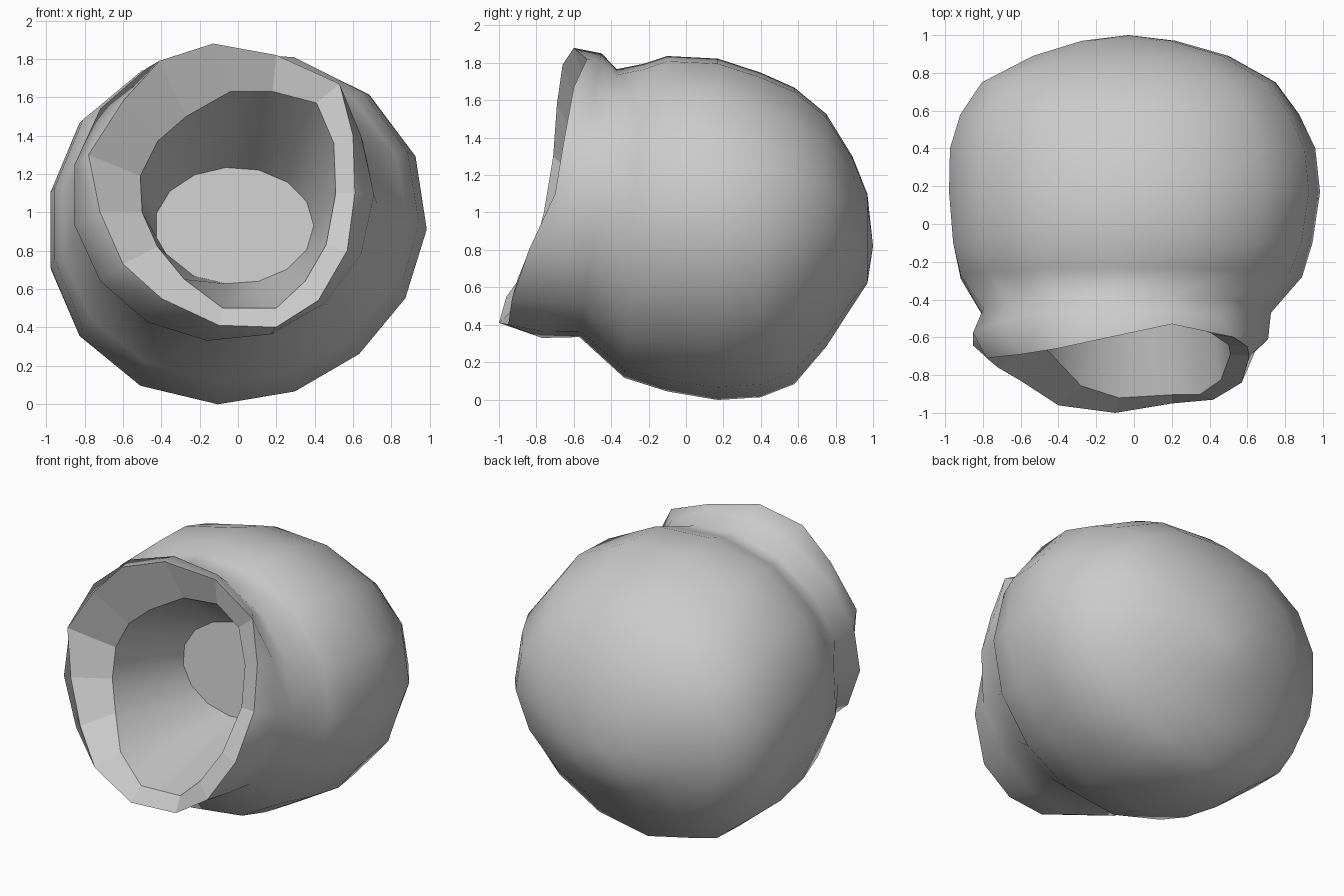
import bpy, bmesh
from math import sin, cos, radians

if "Cube" in bpy.data.objects:
    bpy.data.objects.remove(bpy.data.objects["Cube"])

SIDES = 15
bm = bmesh.new()


def oval(y, tilt, cx, cz, rx, rz, swell=0, dent=0):
    """Oval ring across the y axis; tilt pushes its top back and bottom forward.
    swell fills out the diagonals, dent flattens the lower right one."""
    pts = []
    for k in range(SIDES):
        a = radians(96 - 24 * k)
        c, s = cos(a), sin(a)
        m = -dent if c > 0 and s < 0 else swell
        f = 1 + m * abs(sin(2 * a))
        pts.append((cx + rx * f * c, y + tilt * s, cz + rz * f * s))
    return pts


def add_ring(pts):
    return [bm.verts.new(p) for p in pts]


def bridge(a, b, smooth):
    for i in range(SIDES):
        j = (i + 1) % SIDES
        f = bm.faces.new((a[i], a[j], b[j], b[i]))
        f.smooth = smooth


# Irregular slanted mouth: outer edge, then inner edge
lip_outer = [(-.13, -.6, 1.88), (.2, -.53, 1.82), (.53, -.6, 1.67),
             (.6, -.65, 1.4), (.61, -.70, 1.1), (.57, -.84, .8),
             (.42, -.93, .54), (.2, -.95, .4), (-.1, -1.0, .41),
             (-.4, -.96, .55), (-.6, -.83, .73), (-.72, -.76, 1.0),
             (-.78, -.71, 1.3), (-.6, -.69, 1.58), (-.41, -.66, 1.79)]
lip_inner_xz = [(-.04, 1.63), (.18, 1.63), (.41, 1.57), (.5, 1.36), (.51, 1.1),
                (.46, .83), (.35, .64), (.2, .5), (-.08, .5), (-.28, .65),
                (-.42, .82), (-.5, 1.0), (-.51, 1.19), (-.42, 1.37), (-.27, 1.5)]
# The inner edge sits deeper on the left than on the right
lip_inner = [(x, o[1] + .07 - .12 * x, z)
             for (x, z), o in zip(lip_inner_xz, lip_outer)]

# Outside of the pot, from the flared collar to the rounded back
body = [(-.61, .16, -.08, 1.09, .79, .765),
        (-.47, .10, -.045, 1.05, .77, .72),
        (-.28, .05, -.02, .955, .91, .84, .02, .01),
        (-.10, 0, -.01, .94, .955, .895, .035, .03),
        (.17, 0, 0, .91, .985, .91, .04, .04),
        (.40, 0, -.01, .88, .97, .865, .04, .05),
        (.58, 0, -.025, .875, .90, .79, .04, .06),
        (.75, 0, -.03, .905, .78, .62, .04, .06),
        (.89, 0, -.02, .90, .52, .40, .03, .06),
        (.97, 0, -.03, .86, .25, .24)]

outer = add_ring(lip_outer)
inner = add_ring(lip_inner)
floor = add_ring(oval(.03, .035, -.02, .93, .415, .305))

# Cavity floor, wall and faceted lip
bm.faces.new(floor)
bridge(floor, inner, True)
bridge(inner, outer, False)

# Body shell and back cap
prev = outer
for section in body:
    ring = add_ring(oval(*section))
    bridge(prev, ring, True)
    prev = ring
tip = bm.verts.new((-.03, 1.0, .82))
for i in range(SIDES):
    bm.faces.new((prev[i], prev[(i + 1) % SIDES], tip)).smooth = True

bmesh.ops.recalc_face_normals(bm, faces=bm.faces)
mesh = bpy.data.meshes.new("pot")
bm.to_mesh(mesh)
bm.free()
obj = bpy.data.objects.new("pot", mesh)
bpy.context.collection.objects.link(obj)
